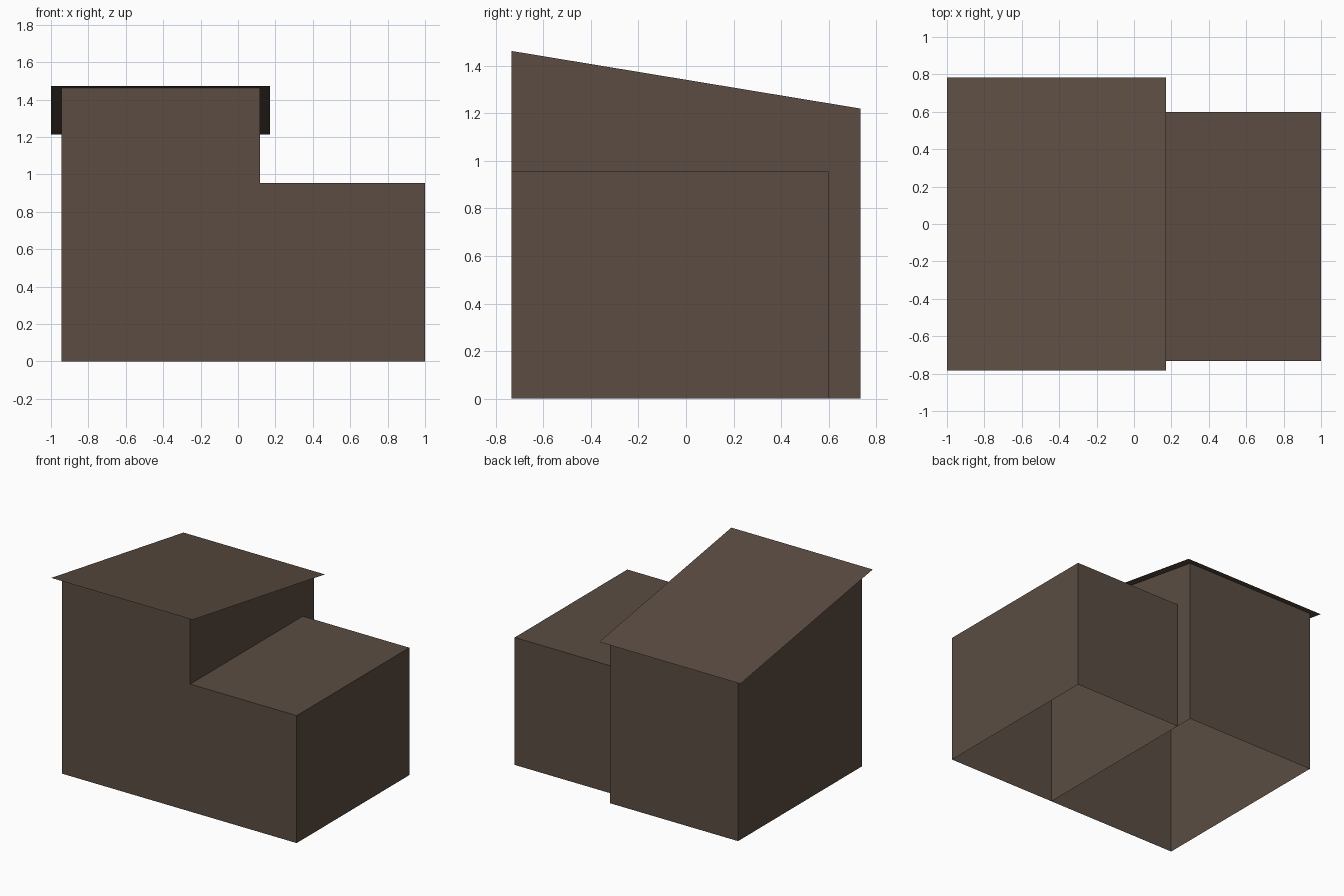
import bpy
import bmesh

cube = bpy.data.objects.get("Cube")
if cube:
    bpy.data.objects.remove(cube, do_unlink=True)

# One weathered brown for the whole building
brown = bpy.data.materials.new("dark_brown")
brown.use_nodes = True
colour = (0.103, 0.073, 0.054, 1.0)
brown.diffuse_color = colour
brown.node_tree.nodes["Principled BSDF"].inputs["Base Color"].default_value = colour

FRONT, BACK = -0.733, 0.733      # main walls in y
LEFT, SPLIT, RIGHT = -0.945, 0.117, 1.0
SLOPE = -0.165                   # roof fall per unit of y


def roof_z(y):
    return 1.341 + SLOPE * y


def finish(name, bm):
    mesh = bpy.data.meshes.new(name)
    bm.to_mesh(mesh)
    bm.free()
    mesh.materials.append(brown)
    obj = bpy.data.objects.new(name, mesh)
    bpy.context.collection.objects.link(obj)
    return obj


def shell(name, x0, x1, y0, y1, top, capped):
    """Thin-walled box, open underneath; top(y) gives the wall height."""
    bm = bmesh.new()
    plan = [(x0, y0), (x1, y0), (x1, y1), (x0, y1)]
    low = [bm.verts.new((x, y, 0)) for x, y in plan]
    high = [bm.verts.new((x, y, top(y))) for x, y in plan]
    for i in range(4):
        j = (i + 1) % 4
        bm.faces.new((low[i], low[j], high[j], high[i]))
    if capped:
        bm.faces.new(high)
    return finish(name, bm)


# Main building walls, sloped along the top
shell("main_walls", LEFT, SPLIT, FRONT, BACK, roof_z, False)

# Lower flat-topped side annex
shell("side_annex", SPLIT, RIGHT, FRONT, 0.6, lambda y: 0.955, True)

# Overhanging single-pitch roof sheet
bm = bmesh.new()
over = 0.05
corners = [(-1.0, FRONT - over), (SPLIT + 0.055, FRONT - over),
           (SPLIT + 0.055, BACK + over), (-1.0, BACK + over)]
bm.faces.new([bm.verts.new((x, y, roof_z(y) + 0.001)) for x, y in corners])
finish("sloped_roof", bm)
